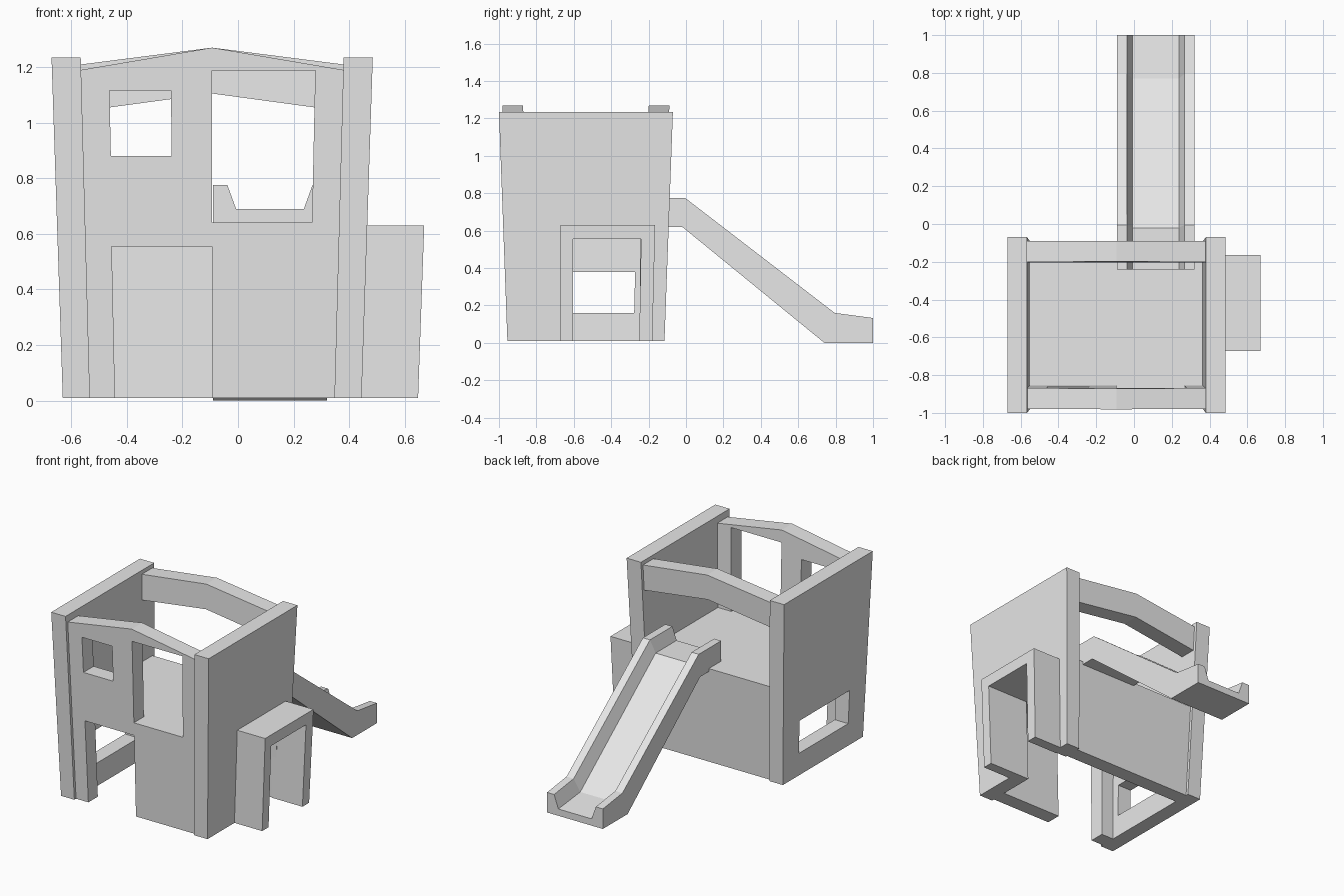
import bpy
import bmesh

cube = bpy.data.objects.get("Cube")
if cube:
    bpy.data.objects.remove(cube, do_unlink=True)

# Single plain plastic colour
grey = bpy.data.materials.new("light_grey")
grey.use_nodes = True
grey.diffuse_color = (0.8, 0.8, 0.8, 1)
grey.node_tree.nodes["Principled BSDF"].inputs["Base Color"].default_value = grey.diffuse_color

CX, CY = -0.093, -0.535      # centre of the tower
BASE, TOP = 0.01, 1.235


def finish(name, bm):
    bmesh.ops.recalc_face_normals(bm, faces=bm.faces)
    mesh = bpy.data.meshes.new(name)
    bm.to_mesh(mesh)
    bm.free()
    mesh.materials.append(grey)
    obj = bpy.data.objects.new(name, mesh)
    bpy.context.collection.objects.link(obj)
    return obj


def prism(name, profile, axis, start, end):
    """Extrude a profile of (other axis, z) points along x or y."""
    bm = bmesh.new()

    def ring(d):
        return [bm.verts.new((d, p, z) if axis == "x" else (p, d, z)) for p, z in profile]
    a, b = ring(start), ring(end)
    bm.faces.new(a)
    bm.faces.new(b)
    n = len(a)
    for i in range(n):
        j = (i + 1) % n
        bm.faces.new((a[i], a[j], b[j], b[i]))
    return finish(name, bm)


def rect(a, b, low, high):
    return [(a, low), (b, low), (b, high), (a, high)]


def taper(obj):
    """Move from tower-centred coordinates and narrow towards the ground."""
    for v in obj.data.vertices:
        t = (v.co.z - BASE) / (TOP - BASE)
        v.co.x = CX + v.co.x * (0.93 + 0.07 * t)
        v.co.y = CY + v.co.y * (0.903 + 0.097 * t)
    return obj


def cut(obj, cutters):
    for c in cutters:
        c.hide_render = True
        mod = obj.modifiers.new("opening", "BOOLEAN")
        mod.operation, mod.solver, mod.object = "DIFFERENCE", "EXACT", c
    bpy.context.view_layer.update()
    graph = bpy.context.evaluated_depsgraph_get()
    mesh = bpy.data.meshes.new_from_object(obj.evaluated_get(graph))
    obj.modifiers.clear()
    obj.data = mesh
    for c in cutters:
        bpy.data.objects.remove(c, do_unlink=True)


# Side walls
left_wall = taper(prism("left_wall", rect(-0.465, 0.465, BASE, TOP), "x", 0.473, 0.578))
right_wall = taper(prism("right_wall", rect(-0.465, 0.465, BASE, TOP), "x", -0.578, -0.473))
cut(left_wall, [prism("tunnel_cutter", rect(-0.605, -0.245, -0.2, 0.555), "x", 0.2, 0.7)])
cut(right_wall, [taper(prism("side_window_cutter", rect(-0.282, 0.282, 0.16, 0.38), "x", -0.8, -0.3))])

# Front wall with gable, door, window and upper doorway
W = 0.485
front_wall = taper(prism("front_wall", [(-W, BASE), (W, BASE), (W, 1.188), (0, 1.27), (-W, 1.188)],
                         "y", -0.445, -0.335))
openings = {"door": (-0.376, 0, -0.2, 0.555),
            "window": (-0.372, -0.149, 0.88, 1.115),
            "upper_doorway": (0, 0.372, 0.64, 1.188)}
cut(front_wall, [taper(prism(n + "_cutter", rect(*r), "y", -0.7, -0.2)) for n, r in openings.items()])

# Back wall, arch above it, and floor
taper(prism("back_wall", rect(-W, W, BASE, 0.64), "y", 0.335, 0.445))
taper(prism("back_arch", [(-W, 1.04), (0, 1.105), (W, 1.04), (W, 1.208), (0, 1.27), (-W, 1.208)],
            "y", 0.335, 0.445))
taper(prism("floor", rect(-W, W, 0.56, 0.64), "y", -0.34, 0.335))

# Crawl tunnel on the left side, its outer end leaning inward
tunnel = prism("crawl_tunnel", [(-0.672, BASE), (-0.672, 0.63), (-0.165, 0.63), (-0.18, BASE),
                                (-0.25, BASE), (-0.24, 0.555), (-0.605, 0.555), (-0.605, BASE)],
               "x", 0.42, 0.67)
for v in tunnel.data.vertices:
    if v.co.x > 0.5:
        v.co.x -= 0.022 * (0.63 - v.co.z) / 0.62

# Slide: a trough section carried through four stations of (bottom, bed, rail top)
stations = [((-0.24, 0.62), (-0.24, 0.69), (-0.24, 0.775)),
            ((-0.02, 0.62), (-0.02, 0.69), (-0.005, 0.775)),
            ((0.74, 0), (0.77, 0.07), (0.795, 0.16)),
            ((1, 0), (1, 0.045), (1, 0.133))]
section = [(-0.205, 0), (-0.205, 2), (-0.153, 2), (-0.122, 1),
           (0.122, 1), (0.153, 2), (0.205, 2), (0.205, 0)]
bm = bmesh.new()
rings = [[bm.verts.new((0.115 + x, *s[level])) for x, level in section] for s in stations]
for a, b in zip(rings, rings[1:]):
    for i in range(len(section)):
        j = (i + 1) % len(section)
        bm.faces.new((a[i], a[j], b[j], b[i]))
for r in (rings[0], rings[-1]):
    bm.faces.new((r[0], r[1], r[2], r[3]))
    bm.faces.new((r[0], r[3], r[4], r[7]))
    bm.faces.new((r[4], r[5], r[6], r[7]))
finish("slide", bm)
